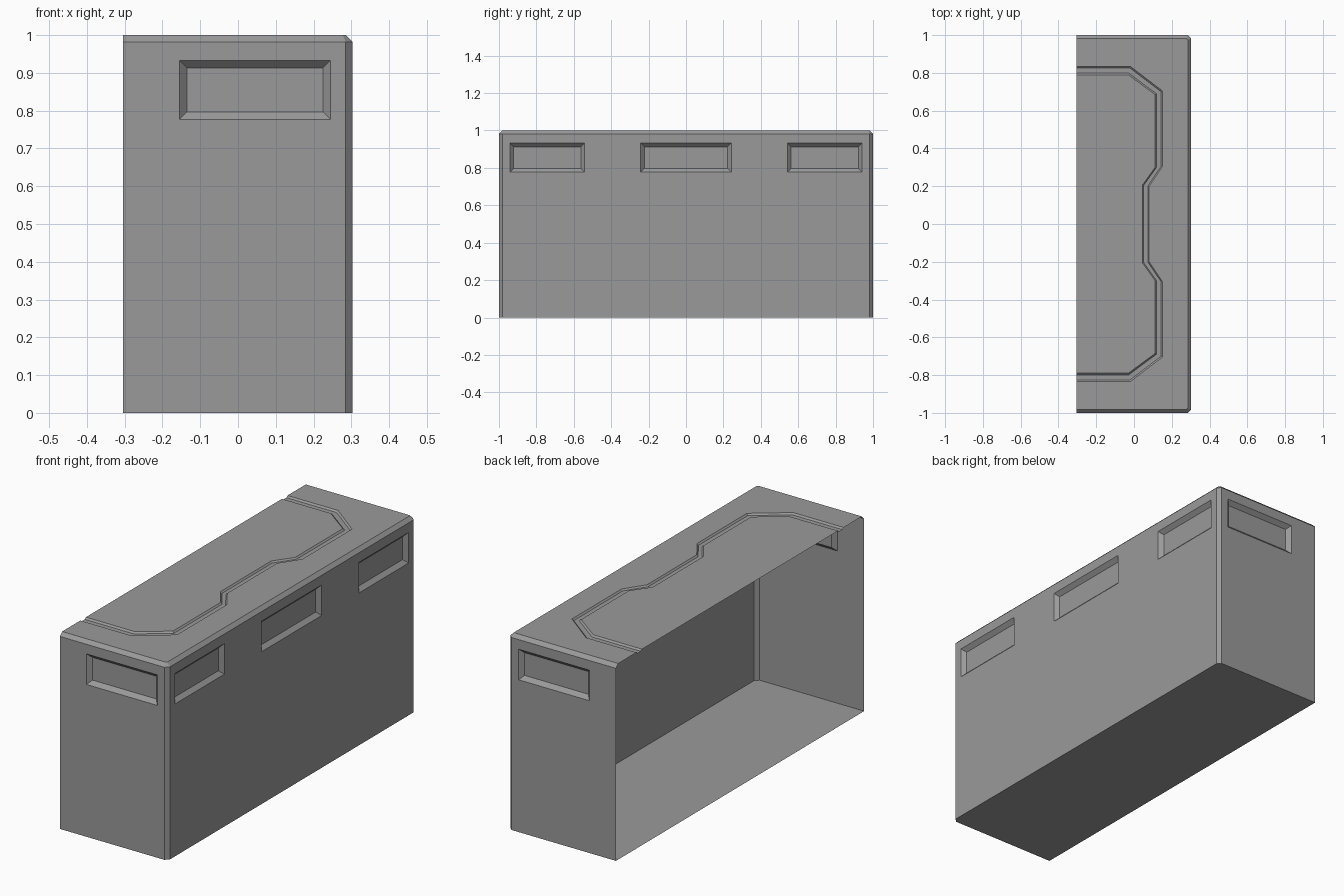
import bpy, bmesh
from mathutils import Vector

if "Cube" in bpy.data.objects:
    bpy.data.objects.remove(bpy.data.objects["Cube"])

X0, X1, Y1, H, C = -0.305, 0.303, 1.0, 1.0, 0.018   # open side, right side, half length, height, chamfer
ZT = H - C                                          # top of the straight walls
PZ = (0.777, 0.933)                                 # window recess heights
G = 0.008                                           # groove depth

grey = bpy.data.materials.new("dark_grey")
grey.diffuse_color = (0.324, 0.324, 0.324, 1)
grey.use_nodes = True
grey.node_tree.nodes["Principled BSDF"].inputs["Base Color"].default_value = grey.diffuse_color


def finish(bm, name):
    bmesh.ops.remove_doubles(bm, verts=bm.verts, dist=1e-5)
    me = bpy.data.meshes.new(name)
    bm.to_mesh(me)
    bm.free()
    me.materials.append(grey)
    ob = bpy.data.objects.new(name, me)
    bpy.context.collection.objects.link(ob)
    return ob


def face(bm, pts):
    return bm.faces.new([bm.verts.new(p) for p in pts])


def wall(name, origin, direction, length, panels):
    """Wall sheet running along a direction, with bevelled recesses at the given spans."""
    o, d = Vector(origin), Vector(direction)
    bm = bmesh.new()
    us = [0.0] + [u for p in panels for u in p] + [length]
    zs = [0.0, *PZ, ZT]
    grid = [[bm.verts.new(o + d * u + Vector((0, 0, z))) for z in zs] for u in us]
    cells = []
    for i in range(len(us) - 1):
        for j in range(3):
            f = bm.faces.new((grid[i][j], grid[i + 1][j], grid[i + 1][j + 1], grid[i][j + 1]))
            if j == 1 and i % 2 == 1:
                cells.append(f)
    bm.normal_update()
    bmesh.ops.inset_individual(bm, faces=cells, thickness=0.02, depth=-0.02, use_even_offset=True)
    return finish(bm, name)


# Three outer walls
xlen = X1 - C - X0
wall("front_wall", (X0, -Y1, 0), (1, 0, 0), xlen, [(0.15, 0.55)])
wall("back_wall", (X1 - C, Y1, 0), (-1, 0, 0), xlen, [(xlen - 0.55, xlen - 0.15)])
s = Y1 - C
wall("right_wall", (X1, -s, 0), (0, 1, 0), 2 * s,
     [(s - 0.942, s - 0.542), (s - 0.242, s + 0.242), (s + 0.542, s + 0.942)])

# Plan outlines: full size and pulled in for the top edge
k = C * 0.414
base = [(X0, -Y1), (X1 - C, -Y1), (X1, -Y1 + C), (X1, Y1 - C), (X1 - C, Y1), (X0, Y1)]
rim = [(X0, -Y1 + C), (X1 - C - k, -Y1 + C), (X1 - C, -Y1 + C + k),
       (X1 - C, Y1 - C - k), (X1 - C - k, Y1 - C), (X0, Y1 - C)]

# Chamfer strips on the corners and along the top edge
bm = bmesh.new()
for i in (1, 3):
    a, b = base[i], base[i + 1]
    face(bm, [(*a, 0), (*b, 0), (*b, ZT), (*a, ZT)])
for i in range(5):
    face(bm, [(*base[i], ZT), (*base[i + 1], ZT), (*rim[i + 1], H), (*rim[i], H)])
finish(bm, "chamfer_edges")

# Floor
bm = bmesh.new()
face(bm, [(*p, 0) for p in reversed(base)])
finish(bm, "floor")

# Top plate with a shallow groove
outer = [(X0, 0.835), (-0.02, 0.835), (0.15, 0.705), (0.15, 0.305), (0.08, 0.2)]
inner = [(X0, 0.79), (-0.03, 0.79), (0.112, 0.685), (0.112, 0.3), (0.044, 0.205)]


def path(t, z):
    half = [(a[0] + (b[0] - a[0]) * t, a[1] + (b[1] - a[1]) * t, z) for a, b in zip(outer, inner)]
    return [(x, -y, z) for x, y, z in half] + half[::-1]


bm = bmesh.new()
rings = [path(0, H), path(0.2, H - G), path(0.8, H - G), path(1, H)]
face(bm, [(*p, H) for p in rim] + rings[0][::-1])
for a, b in zip(rings, rings[1:]):
    for i in range(len(a) - 1):
        face(bm, [a[i], a[i + 1], b[i + 1], b[i]])
face(bm, rings[3])
finish(bm, "top_plate")
